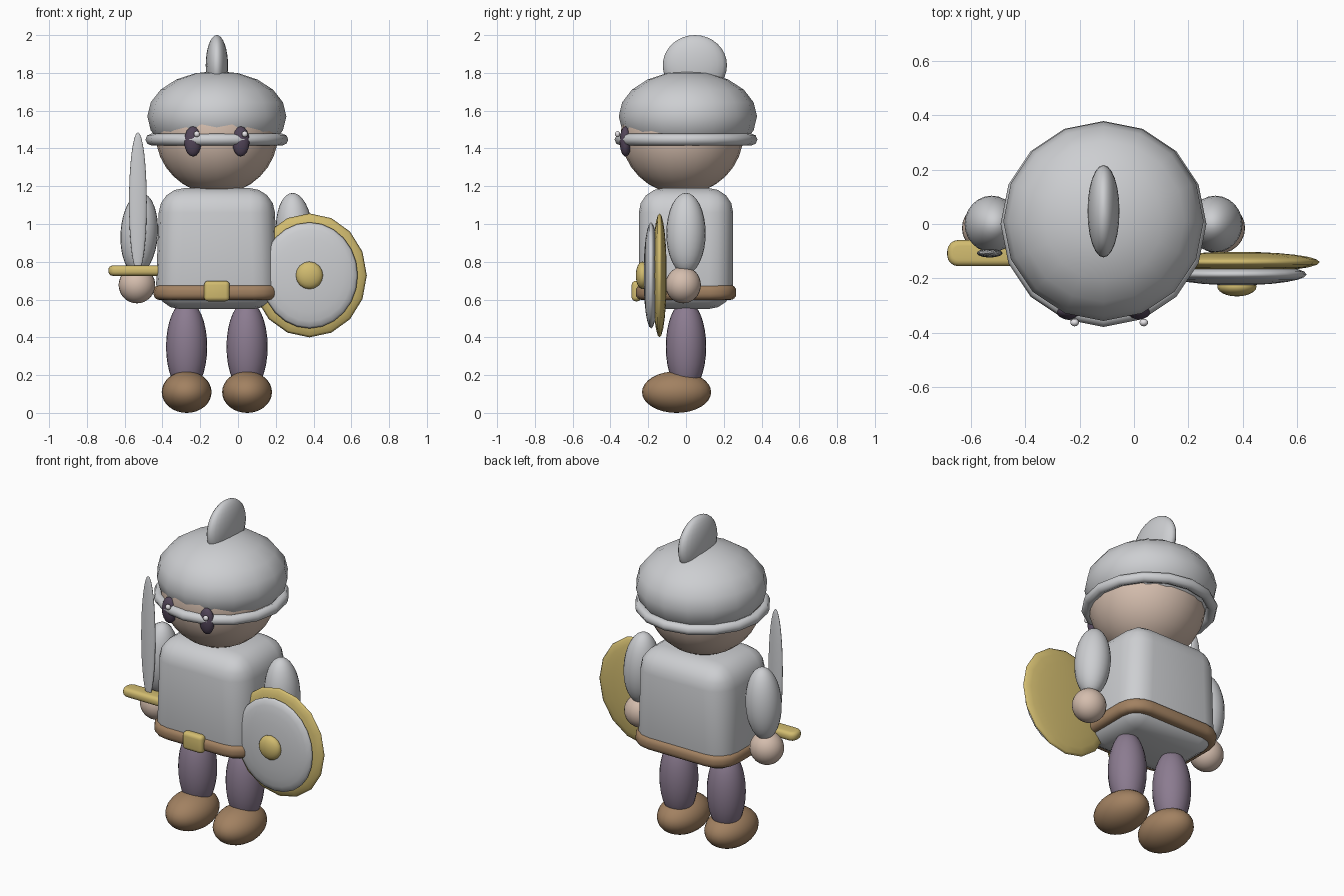
import bpy, bmesh, math
from mathutils import Matrix, Vector

if "Cube" in bpy.data.objects:
    bpy.data.objects.remove(bpy.data.objects["Cube"], do_unlink=True)

CX = -0.112  # body axis


def material(name, rgb):
    m = bpy.data.materials.new(name)
    m.use_nodes = True
    col = (*rgb, 1.0)
    m.diffuse_color = col
    bsdf = next(n for n in m.node_tree.nodes if n.type == 'BSDF_PRINCIPLED')
    bsdf.inputs["Base Color"].default_value = col
    bsdf.inputs["Roughness"].default_value = 0.7
    return m


STEEL = material("steel grey", (0.61, 0.62, 0.64))
SKIN = material("skin", (0.66, 0.51, 0.42))
LEATHER = material("brown leather", (0.36, 0.22, 0.12))
GOLD = material("gold", (0.64, 0.50, 0.16))
CLOTH = material("purple cloth", (0.26, 0.20, 0.28))
DARK = material("dark eye", (0.085, 0.06, 0.10))
WHITE = material("eye white", (0.85, 0.83, 0.86))


def finish(name, bm, loc, mat):
    for f in bm.faces:
        f.smooth = True
    me = bpy.data.meshes.new(name)
    bm.to_mesh(me)
    bm.free()
    me.materials.append(mat)
    ob = bpy.data.objects.new(name, me)
    ob.location = loc
    bpy.context.collection.objects.link(ob)
    return ob


def ellipsoid(name, loc, radii, mat, segs=24, rings=16, facing=False, tilt=0):
    """Stretched sphere; facing turns its poles to the front."""
    bm = bmesh.new()
    bmesh.ops.create_uvsphere(bm, u_segments=segs, v_segments=rings, radius=1)
    if facing:
        bm.transform(Matrix.Rotation(math.pi / 2, 4, 'X'))
    bm.transform(Matrix.Diagonal((*radii, 1)))
    bm.transform(Matrix.Rotation(tilt, 4, 'Y'))
    return finish(name, bm, loc, mat)


def rounded_box(name, loc, half, mat, bevel, corner=0, taper=1, segs=4):
    """Box with optional rounded upright corners, then all edges bevelled."""
    bm = bmesh.new()
    bmesh.ops.create_cube(bm, size=2)
    bm.transform(Matrix.Diagonal((*half, 1)))
    for v in bm.verts:
        if v.co.z > 0:
            v.co.x *= taper
    if corner:
        upright = [e for e in bm.edges
                   if abs(e.verts[0].co.z - e.verts[1].co.z) > half[2]]
        bmesh.ops.bevel(bm, geom=upright, offset=corner, segments=segs,
                        profile=0.5, affect='EDGES')
        edges = [e for e in bm.edges
                 if abs(e.verts[0].co.z - e.verts[1].co.z) < 1e-4]
    else:
        edges = bm.edges[:]
    bmesh.ops.bevel(bm, geom=edges, offset=bevel, segments=segs,
                    profile=0.5, affect='EDGES')
    return finish(name, bm, loc, mat)


def ring(name, loc, major, minor, mat, segs=16, sides=8):
    """Torus swept round the upright axis."""
    bm = bmesh.new()
    rows = []
    for i in range(segs):
        a = math.tau * i / segs
        rows.append([])
        for j in range(sides):
            b = math.tau * j / sides
            r = major + minor * math.cos(b)
            rows[i].append(bm.verts.new(
                Vector((r * math.cos(a), r * math.sin(a), minor * math.sin(b)))))
    for i in range(segs):
        n = (i + 1) % segs
        for j in range(sides):
            k = (j + 1) % sides
            bm.faces.new((rows[i][j], rows[n][j], rows[n][k], rows[i][k]))
    return finish(name, bm, loc, mat)


# Head and helmet
ellipsoid("head", (CX, -0.02, 1.48), (0.325, 0.325, 0.322), SKIN)
ellipsoid("helmet_dome", (CX, 0.01, 1.57), (0.368, 0.366, 0.24), STEEL, 16, 10)
ring("helmet_rim", (CX, 0, 1.447), 0.347, 0.031, STEEL)
ellipsoid("helmet_crest", (CX, 0.047, 1.84), (0.059, 0.17, 0.16), STEEL)

# Torso, belt and buckle
rounded_box("torso", (CX, 0, 0.87), (0.326, 0.25, 0.32), STEEL, 0.13, taper=0.93)
rounded_box("belt", (CX, 0, 0.638), (0.335, 0.266, 0.04), LEATHER, 0.032, corner=0.14)
rounded_box("belt_buckle", (CX, -0.262, 0.645), (0.068, 0.026, 0.054), GOLD, 0.022)

# Paired parts
for side, s in (("right", -1), ("left", 1)):
    ellipsoid(side + "_eye", (CX + s * 0.127, -0.32, 1.437), (0.046, 0.031, 0.08),
              DARK, 16, 12, facing=True)
    ellipsoid(side + "_eye_glint", (CX + s * 0.127 + 0.021, -0.362, 1.476),
              (0.016, 0.014, 0.016), WHITE, 12, 8)
    ellipsoid(side + "_arm", (CX + s * 0.411, 0, 0.95), (0.099, 0.104, 0.215),
              STEEL, tilt=-s * 0.06)
    ellipsoid(side + "_hand", (CX + s * 0.423, -0.015, 0.677), (0.097, 0.094, 0.097), SKIN)
    ellipsoid(side + "_leg", (CX + s * 0.16, 0, 0.35), (0.109, 0.107, 0.245), CLOTH)
    ellipsoid(side + "_boot", (CX + s * 0.16, -0.05, 0.11), (0.132, 0.183, 0.11), LEATHER)

# Sword
ellipsoid("sword_blade", (-0.53, -0.107, 1.115), (0.047, 0.016, 0.37), STEEL)
rounded_box("sword_guard", (-0.53, -0.107, 0.753), (0.156, 0.048, 0.027), GOLD,
            0.022, corner=0.04)

# Shield: rim disc, face disc and boss
ellipsoid("shield_rim", (0.378, -0.14, 0.728), (0.304, 0.038, 0.328), GOLD,
          16, 12, facing=True)
ellipsoid("shield_face", (0.378, -0.185, 0.728), (0.256, 0.04, 0.281), STEEL,
          24, 12, facing=True)
ellipsoid("shield_boss", (0.378, -0.23, 0.728), (0.072, 0.036, 0.073), GOLD,
          16, 12, facing=True)
